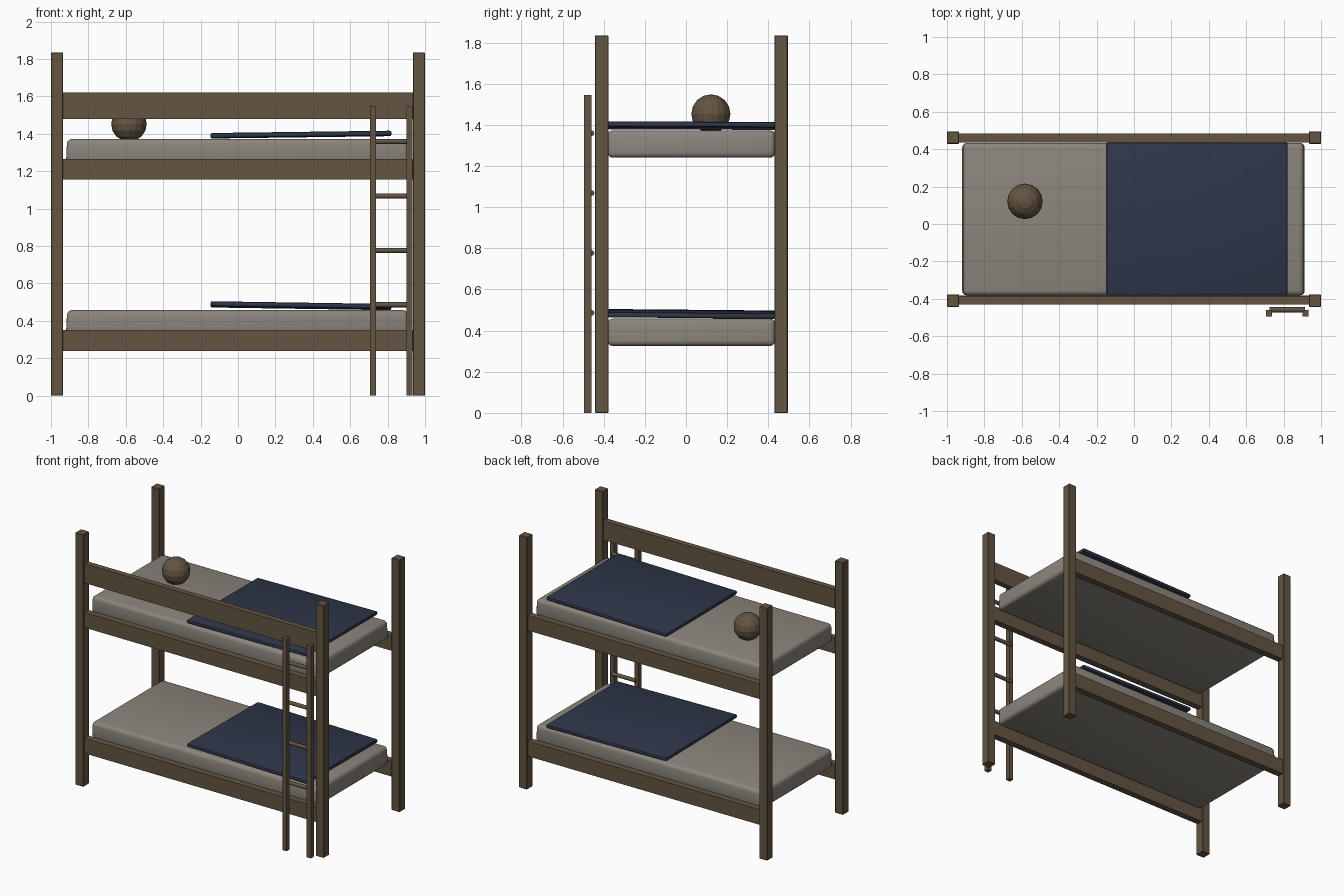
import bpy
import bmesh
import math
from mathutils import Matrix, Vector

cube = bpy.data.objects.get("Cube")
if cube:
    bpy.data.objects.remove(cube, do_unlink=True)


def material(name, rgb):
    mat = bpy.data.materials.new(name)
    mat.use_nodes = True
    mat.diffuse_color = (*rgb, 1)
    mat.node_tree.nodes["Principled BSDF"].inputs["Base Color"].default_value = (*rgb, 1)
    return mat


WOOD = material("brown wood", (0.125, 0.09, 0.054))
FABRIC = material("grey fabric", (0.26, 0.235, 0.20))
BLUE = material("navy cloth", (0.028, 0.037, 0.068))


def finish(name, bm, mat, location):
    mesh = bpy.data.meshes.new(name)
    bm.to_mesh(mesh)
    bm.free()
    mesh.materials.append(mat)
    obj = bpy.data.objects.new(name, mesh)
    obj.location = location
    bpy.context.collection.objects.link(obj)
    return obj


def smooth(obj, angle):
    bpy.ops.object.select_all(action='DESELECT')
    obj.select_set(True)
    bpy.context.view_layer.objects.active = obj
    bpy.ops.object.shade_smooth_by_angle(angle=math.radians(angle))


def box(name, mat, xs, ys, zs, bevel=0, segments=1, taper=1):
    """Box between the given bounds, with optional top taper and bevel."""
    lo, hi = Vector((xs[0], ys[0], zs[0])), Vector((xs[1], ys[1], zs[1]))
    bm = bmesh.new()
    bmesh.ops.create_cube(bm, size=1)
    bmesh.ops.scale(bm, vec=hi - lo, verts=bm.verts)
    for v in bm.verts:
        if v.co.z > 0:
            v.co.x *= taper
    if bevel:
        bmesh.ops.bevel(bm, geom=bm.edges[:], offset=bevel, segments=segments,
                        profile=0.5, affect='EDGES')
    return finish(name, bm, mat, (lo + hi) / 2)


# Four corner posts
for end, xs in (("right", (-1, -0.935)), ("left", (0.935, 1))):
    for side, ys in (("front", (-0.443, -0.377)), ("back", (0.429, 0.495))):
        box(f"{side}_{end}_post", WOOD, xs, ys, (0, 1.835), 0.003)

# Long side rails for both bunks, and the guard rail at the front
SPAN = (-0.936, 0.936)
for bunk, zs in (("lower", (0.24, 0.35)), ("upper", (1.155, 1.265))):
    box(f"{bunk}_front_rail", WOOD, SPAN, (-0.43, -0.382), zs)
    box(f"{bunk}_back_rail", WOOD, SPAN, (0.436, 0.484), zs)
box("guard_rail", WOOD, SPAN, (-0.43, -0.388), (1.48, 1.62))

# Mattresses and tilted blankets
for bunk, base, blanket_z, tilt_x, tilt_y in (
        ("lower", 0.325, 0.481, -0.009, 0.015),
        ("upper", 1.24, 1.396, -0.004, -0.013)):
    mattress = box(f"{bunk}_mattress", FABRIC, (-0.92, 0.914), (-0.382, 0.434),
                   (base, base + 0.133), 0.026, 3, 0.993)
    smooth(mattress, 40)
    blanket = box(f"{bunk}_blanket", BLUE, (-0.147, 0.82), (-0.381, 0.437),
                  (blanket_z - 0.013, blanket_z + 0.013), 0.009, 2)
    blanket.rotation_euler = (tilt_x, tilt_y, 0)
    smooth(blanket, 40)

# Ladder stiles and round rungs
for side, xs in (("right", (0.705, 0.738)), ("left", (0.90, 0.933))):
    box(f"ladder_{side}_stile", WOOD, xs, (-0.495, -0.459), (0, 1.545))
for i in range(4):
    bm = bmesh.new()
    bmesh.ops.create_cone(bm, cap_ends=True, segments=8, radius1=0.014,
                          radius2=0.014, depth=0.19,
                          matrix=Matrix.Rotation(math.pi / 2, 4, 'Y'))
    rung = finish(f"ladder_rung_{i + 1}", bm, WOOD, (0.819, -0.459, 0.486 + i * 0.291))
    smooth(rung, 50)

# Ball resting on the upper mattress
bm = bmesh.new()
bmesh.ops.create_uvsphere(bm, u_segments=16, v_segments=8, radius=0.095)
finish("ball", bm, WOOD, (-0.583, 0.121, 1.453))
